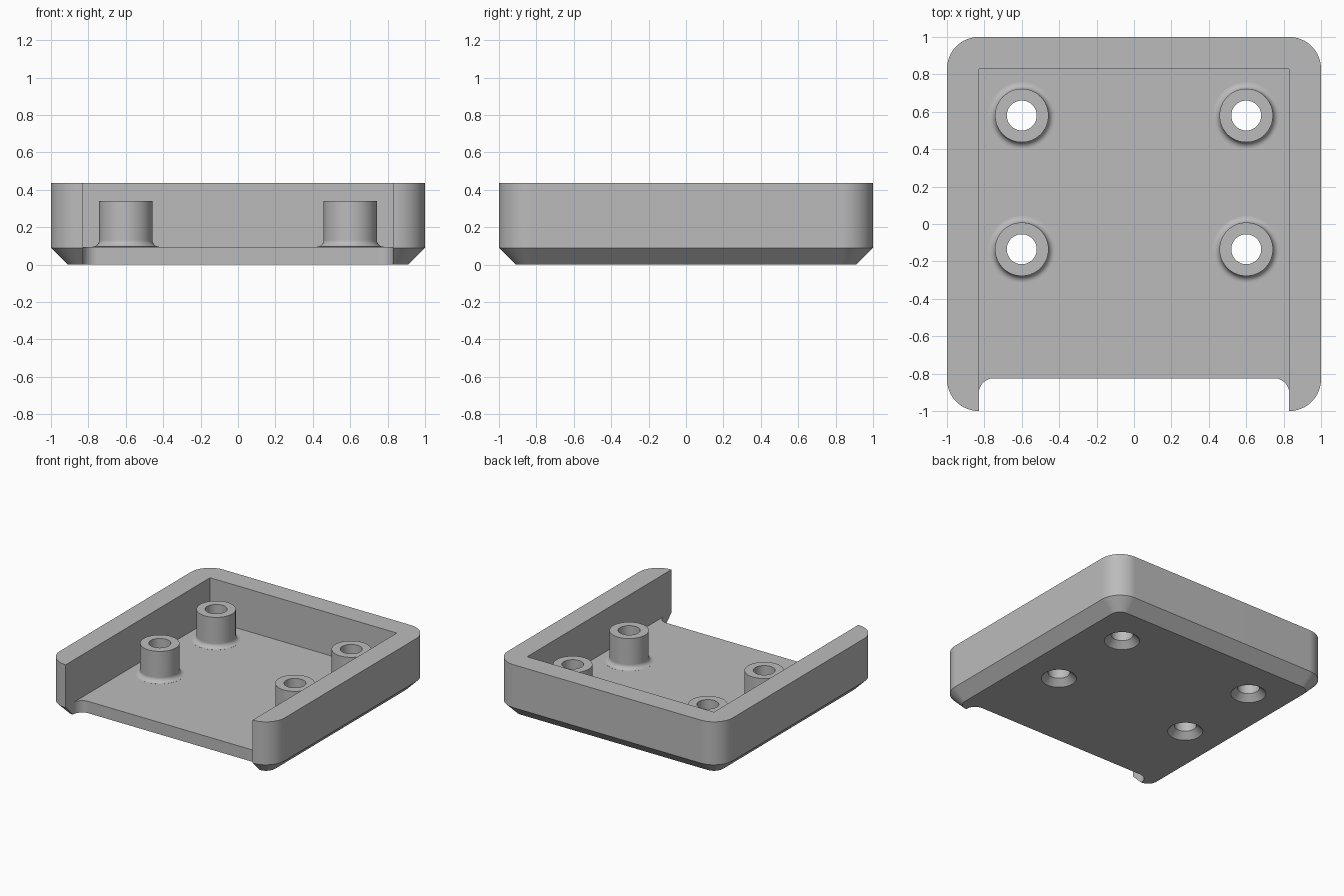
import bpy, bmesh
from math import sin, cos, pi

if "Cube" in bpy.data.objects:
    bpy.data.objects.remove(bpy.data.objects["Cube"], do_unlink=True)

HEIGHT, FLOOR, CHAMFER = 0.435, 0.095, 0.09
CORNER, INNER = 0.17, 0.83

grey = bpy.data.materials.new("plain grey")
grey.use_nodes = True
grey.diffuse_color = (0.5, 0.5, 0.5, 1)
grey.node_tree.nodes["Principled BSDF"].inputs["Base Color"].default_value = (0.5, 0.5, 0.5, 1)


def rounded_rect(x0, x1, y0, y1, r, steps=16):
    """Counter-clockwise outline with rounded corners."""
    centres = [(x1 - r, y1 - r), (x0 + r, y1 - r), (x0 + r, y0 + r), (x1 - r, y0 + r)]
    return [(cx + r * cos((k + i / steps) * pi / 2), cy + r * sin((k + i / steps) * pi / 2))
            for k, (cx, cy) in enumerate(centres) for i in range(steps + 1)]


def loft(name, rings):
    """Closed solid through stacked (outline, z) rings."""
    bm = bmesh.new()
    loops = [[bm.verts.new((x, y, z)) for x, y in pts] for pts, z in rings]
    for a, b in zip(loops, loops[1:]):
        for i in range(len(a)):
            j = (i + 1) % len(a)
            bm.faces.new((a[i], a[j], b[j], b[i]))
    bm.faces.new(loops[0][::-1])
    bm.faces.new(loops[-1])
    bmesh.ops.recalc_face_normals(bm, faces=bm.faces)
    mesh = bpy.data.meshes.new(name)
    bm.to_mesh(mesh)
    bm.free()
    mesh.materials.append(grey)
    obj = bpy.data.objects.new(name, mesh)
    bpy.context.collection.objects.link(obj)
    return obj


def lathe(name, x, y, profile, n=64):
    """Round solid from (radius, z) pairs."""
    return loft(name, [([(x + r * cos(2 * pi * i / n), y + r * sin(2 * pi * i / n))
                         for i in range(n)], z) for r, z in profile])


def combine(target, tool, operation):
    mod = target.modifiers.new("combine", "BOOLEAN")
    mod.operation, mod.solver, mod.object = operation, "EXACT", tool
    tool.hide_render = True
    bpy.context.view_layer.objects.active = target
    bpy.ops.object.modifier_apply(modifier=mod.name)
    bpy.data.objects.remove(tool, do_unlink=True)


# Outer body with chamfered underside
c = 1 - CHAMFER
outer = rounded_rect(-1, 1, -1, 1, CORNER)
tray = loft("tray", [(rounded_rect(-c, c, -c, c, CORNER - CHAMFER), 0),
                     (outer, CHAMFER), (outer, HEIGHT)])

# Pocket, open at the front
pocket = [(INNER, INNER), (-INNER, INNER), (-INNER, -1.2), (INNER, -1.2)]
combine(tray, loft("pocket_cutter", [(pocket, FLOOR), (pocket, 1)]), "DIFFERENCE")

# Rounded notch through the front edge of the floor
notch = rounded_rect(-INNER, INNER, -1.3, -0.825, 0.08)
combine(tray, loft("notch_cutter", [(notch, -0.2), (notch, FLOOR + 0.05)]), "DIFFERENCE")

# Standoffs with filleted bases and countersunk through holes
R, FILLET = 0.143, 0.035
fillet = [(R + FILLET * (1 - sin(t * pi / 16)), FLOOR + 0.0005 + FILLET * (1 - cos(t * pi / 16)))
          for t in range(9)]
for x in (-0.6, 0.6):
    for y in (0.58, -0.135):
        combine(tray, lathe("standoff", x, y, [(R + FILLET, 0.06)] + fillet + [(R, 0.34)]), "UNION")
        combine(tray, lathe("hole_cutter", x, y,
                            [(0.178, -0.05), (0.08, 0.048), (0.08, 0.6)]), "DIFFERENCE")

# Smooth curves, crisp edges
bpy.ops.object.select_all(action="DESELECT")
tray.select_set(True)
bpy.context.view_layer.objects.active = tray
bpy.ops.object.shade_smooth_by_angle(angle=pi / 6)
weighted = tray.modifiers.new("flat panels", "WEIGHTED_NORMAL")
weighted.keep_sharp = True
